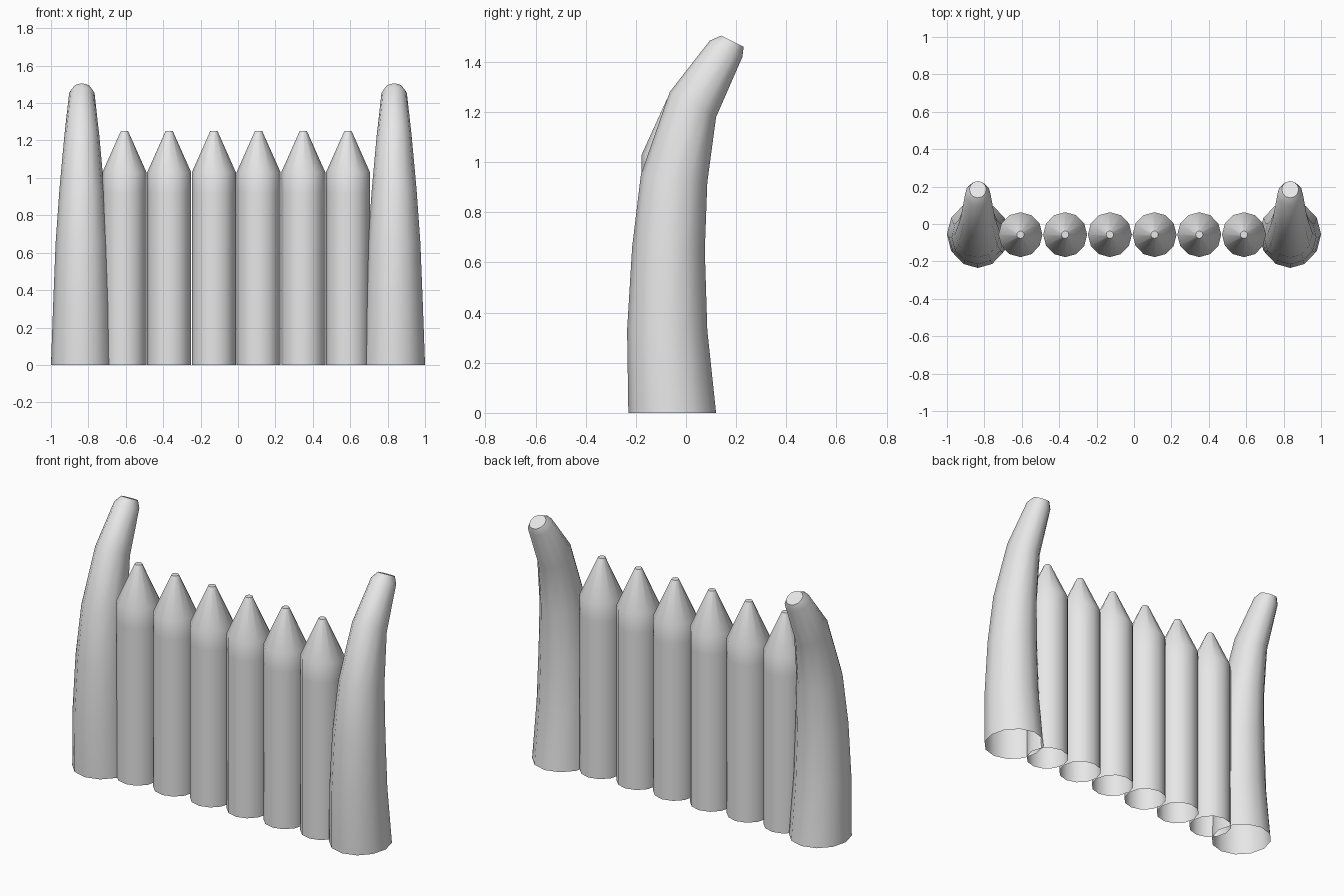
import bpy, bmesh, math

cube = bpy.data.objects.get("Cube")
if cube:
    bpy.data.objects.remove(cube, do_unlink=True)

SIDES = 12

grey = bpy.data.materials.new("plain_grey")
grey.use_nodes = True
grey.diffuse_color = (0.8, 0.8, 0.8, 1)
grey.node_tree.nodes["Principled BSDF"].inputs["Base Color"].default_value = (0.8, 0.8, 0.8, 1)


def loft(name, rings, x):
    """Loft tilted rings (front y, front z, back y, back z, half width); open base, closed tip."""
    bm = bmesh.new()
    loops = []
    for yf, zf, yb, zb, half in rings:
        loop = []
        for i in range(SIDES):
            a = 2 * math.pi * i / SIDES
            t = (1 + math.sin(a)) / 2
            loop.append(bm.verts.new((half * math.cos(a), yf + (yb - yf) * t, zf + (zb - zf) * t)))
        loops.append(loop)
    for low, high in zip(loops, loops[1:]):
        for i in range(SIDES):
            j = (i + 1) % SIDES
            bm.faces.new((low[i], low[j], high[j], high[i]))
    bm.faces.new(loops[-1])
    mesh = bpy.data.meshes.new(name)
    bm.to_mesh(mesh)
    bm.free()
    mesh.materials.append(grey)
    obj = bpy.data.objects.new(name, mesh)
    obj.location.x = x
    bpy.context.collection.objects.link(obj)
    bpy.ops.object.select_all(action='DESELECT')
    obj.select_set(True)
    bpy.context.view_layer.objects.active = obj
    bpy.ops.object.shade_smooth_by_angle(angle=math.radians(50))
    return obj


# Curved end tusks, leaning back towards the tip
tusk = [
    (-0.23, 0.00, 0.12, 0.00, 0.165),
    (-0.235, 0.33, 0.085, 0.33, 0.153),
    (-0.215, 0.66, 0.075, 0.65, 0.14),
    (-0.18, 0.95, 0.085, 0.92, 0.12),
    (-0.065, 1.28, 0.12, 1.18, 0.093),
    (0.095, 1.485, 0.225, 1.42, 0.068),
    (0.14, 1.505, 0.23, 1.46, 0.045),
]
for side, sign in (("left", 1), ("right", -1)):
    loft(side + "_tusk", tusk, sign * 0.835)

# Row of pointed stakes between them
Y = -0.057
stake = [(Y - r, z, Y + r, z, r * 0.98)
         for r, z in ((0.12, 0), (0.12, 0.92), (0.12, 1.03), (0.02, 1.25))]
for n in range(6):
    loft("stake_%d" % (n + 1), stake, -0.607 + n * 0.239)
